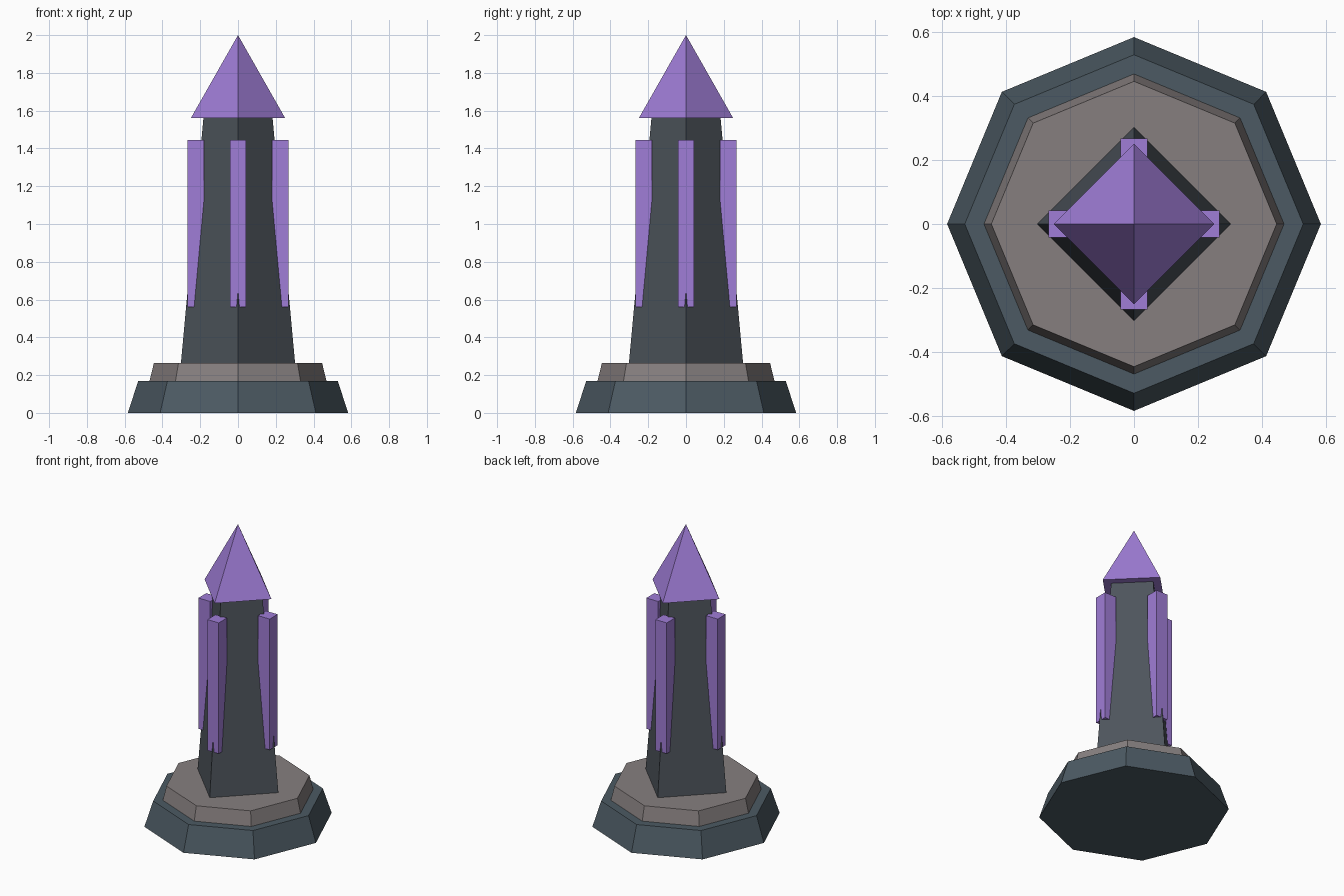
import bpy, bmesh, math
from mathutils import Matrix

if "Cube" in bpy.data.objects:
    bpy.data.objects.remove(bpy.data.objects["Cube"])


def material(name, srgb):
    m = bpy.data.materials.new(name)
    lin = [((c / 255 + 0.055) / 1.055) ** 2.4 for c in srgb]
    m.diffuse_color = (*lin, 1)
    m.use_nodes = True
    m.node_tree.nodes["Principled BSDF"].inputs["Base Color"].default_value = m.diffuse_color
    return m


slate = material("blue slate", (76, 90, 99))
stone = material("warm grey stone", (134, 127, 127))
dark = material("dark grey stone", (78, 85, 92))
violet = material("violet crystal", (160, 125, 215))


def add_object(name, bm, mat):
    mesh = bpy.data.meshes.new(name)
    bm.to_mesh(mesh)
    bm.free()
    mesh.materials.append(mat)
    obj = bpy.data.objects.new(name, mesh)
    bpy.context.collection.objects.link(obj)


def frustum(name, sides, r_low, r_high, z_low, z_high, mat):
    """Tapered prism with corners on the x and y axes."""
    bm = bmesh.new()
    bmesh.ops.create_cone(bm, cap_ends=True, segments=sides, radius1=r_low,
                          radius2=r_high, depth=z_high - z_low,
                          matrix=Matrix.Translation((0, 0, (z_low + z_high) / 2)))
    bmesh.ops.remove_doubles(bm, verts=bm.verts, dist=1e-5)
    add_object(name, bm, mat)


# Stepped octagonal base
frustum("base_plinth", 8, 0.583, 0.528, 0.0, 0.17, slate)
frustum("base_step", 8, 0.468, 0.445, 0.17, 0.265, stone)

# Four-sided tapering shaft and pointed cap
frustum("shaft", 4, 0.302, 0.183, 0.265, 1.56, dark)
frustum("cap", 4, 0.25, 0.0, 1.56, 2.0, violet)

# Upright bars set into the four shaft corners
for i, side in enumerate(("right", "back", "left", "front")):
    bm = bmesh.new()
    place = (Matrix.Rotation(i * math.pi / 2, 4, 'Z')
             @ Matrix.Translation((0.223, 0, 1.003))
             @ Matrix.Diagonal((0.088, 0.085, 0.885, 1)))
    bmesh.ops.create_cube(bm, size=1, matrix=place)
    add_object("crystal_bar_" + side, bm, violet)
